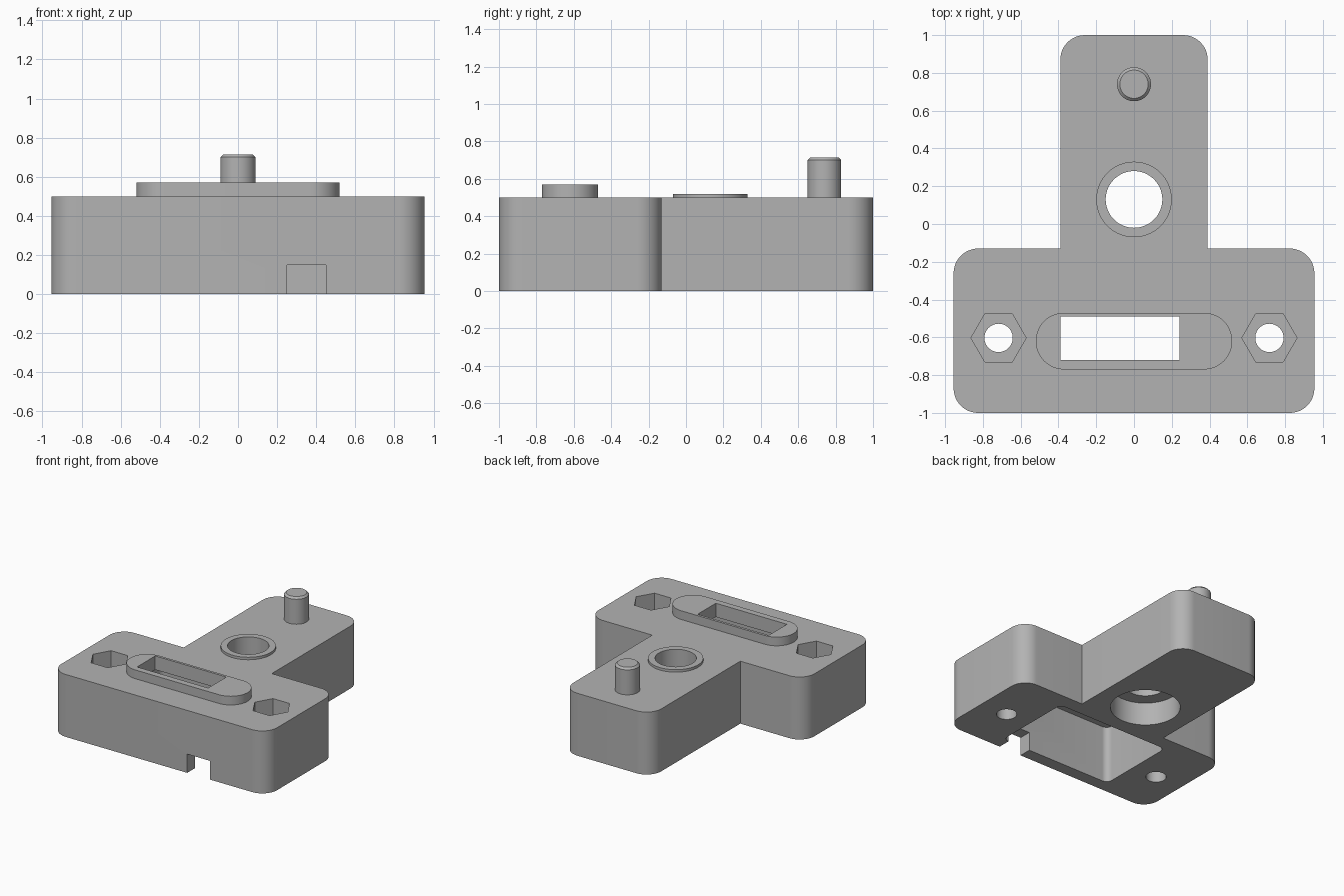
import bpy, bmesh
from math import pi, cos, sin, radians

cube = bpy.data.objects.get("Cube")
if cube:
    bpy.data.objects.remove(cube, do_unlink=True)

grey = bpy.data.materials.new("plain grey")
grey.use_nodes = True
tone = (0.45, 0.45, 0.45, 1)
grey.diffuse_color = tone
grey.node_tree.nodes["Principled BSDF"].inputs["Base Color"].default_value = tone


def prism(name, outline, bottom, top):
    """Extrude a counter-clockwise outline between two heights."""
    bm = bmesh.new()
    face = bm.faces.new([bm.verts.new((x, y, bottom)) for x, y in outline])
    grown = bmesh.ops.extrude_face_region(bm, geom=[face])["geom"]
    for v in grown:
        if isinstance(v, bmesh.types.BMVert):
            v.co.z = top
    bmesh.ops.recalc_face_normals(bm, faces=bm.faces)
    mesh = bpy.data.meshes.new(name)
    bm.to_mesh(mesh)
    bm.free()
    mesh.materials.append(grey)
    obj = bpy.data.objects.new(name, mesh)
    bpy.context.collection.objects.link(obj)
    return obj


def arc(x, y, r, start, end, steps):
    angles = [start + (end - start) * i / steps for i in range(steps + 1)]
    return [(x + r * cos(a), y + r * sin(a)) for a in angles]


def circle(x, y, r, sides=64):
    return arc(x, y, r, 0, 2 * pi, sides)[:-1]


def rounded(x0, x1, y0, y1, r, steps=12):
    corners = [(x1 - r, y0 + r), (x1 - r, y1 - r), (x0 + r, y1 - r), (x0 + r, y0 + r)]
    return [p for i, (x, y) in enumerate(corners)
            for p in arc(x, y, r, (i - 1) * pi / 2, i * pi / 2, steps)]


def rectangle(x0, x1, y0, y1):
    return [(x0, y0), (x1, y0), (x1, y1), (x0, y1)]


def cut(target, *cutters):
    for cutter in cutters:
        mod = target.modifiers.new("cut", 'BOOLEAN')
        mod.operation = 'DIFFERENCE'
        mod.solver = 'EXACT'
        mod.object = cutter
        bpy.context.view_layer.objects.active = target
        bpy.ops.object.modifier_apply(modifier=mod.name)


# T-shaped body with rounded outer corners
R = 0.13
right_half = (arc(0.955 - R, -1 + R, R, -pi / 2, 0, 12)
              + arc(0.955 - R, -0.13 - R, R, 0, pi / 2, 12)
              + [(0.39, -0.13)]
              + arc(0.39 - R, 1 - R, R, 0, pi / 2, 12))
body = prism("body", right_half + [(-x, y) for x, y in reversed(right_half)], 0, 0.5)

# Raised parts, sunk slightly into the body
slot_plate = prism("slot_plate", rounded(-0.52, 0.52, -0.77, -0.47, 0.1499, 20), 0.48, 0.57)
ring = prism("bore_ring", circle(0, 0.13, 0.2), 0.48, 0.52)
pin = prism("locating_pin", circle(0, 0.74, 0.09), 0.48, 0.715)

# Chamfer on the pin top
bm = bmesh.new()
bm.from_mesh(pin.data)
rim = [e for e in bm.edges if all(v.co.z > 0.7 for v in e.verts)]
bmesh.ops.bevel(bm, geom=rim, offset=0.015, segments=1, affect='EDGES')
bm.to_mesh(pin.data)
bm.free()

# Cutters: stepped bore, slot, underside pocket, cable notch
bore = prism("bore_cutter", circle(0, 0.13, 0.15), -0.1, 0.8)
counterbore = prism("counterbore_cutter", circle(0, 0.13, 0.257), -0.1, 0.185)
slot = prism("slot_cutter", rectangle(-0.39, 0.24, -0.72, -0.49), 0.3, 0.8)
pocket = prism("pocket_cutter", rounded(-0.5, 0.5, -0.9, -0.245, 0.05, 8), -0.1, 0.46)
notch = prism("notch_cutter", rectangle(0.25, 0.45, -1.1, -0.8), -0.1, 0.15)
cutters = [counterbore, bore, pocket, slot, notch]

# Screw holes with hexagonal nut recesses
for side in (-1, 1):
    cutters.append(prism("screw_cutter", circle(side * 0.717, -0.603, 0.075, 48), -0.1, 0.6))
    cutters.append(prism("nut_cutter", circle(side * 0.717, -0.603, 0.146, 6), 0.25, 0.6))

cut(body, *cutters)
cut(slot_plate, slot)
cut(ring, bore)
for c in cutters:
    bpy.data.objects.remove(c, do_unlink=True)

# Smooth curved walls, sharp edges elsewhere
for obj in (body, slot_plate, ring, pin):
    bpy.ops.object.select_all(action='DESELECT')
    obj.select_set(True)
    bpy.context.view_layer.objects.active = obj
    bpy.ops.object.shade_smooth_by_angle(angle=radians(30))
